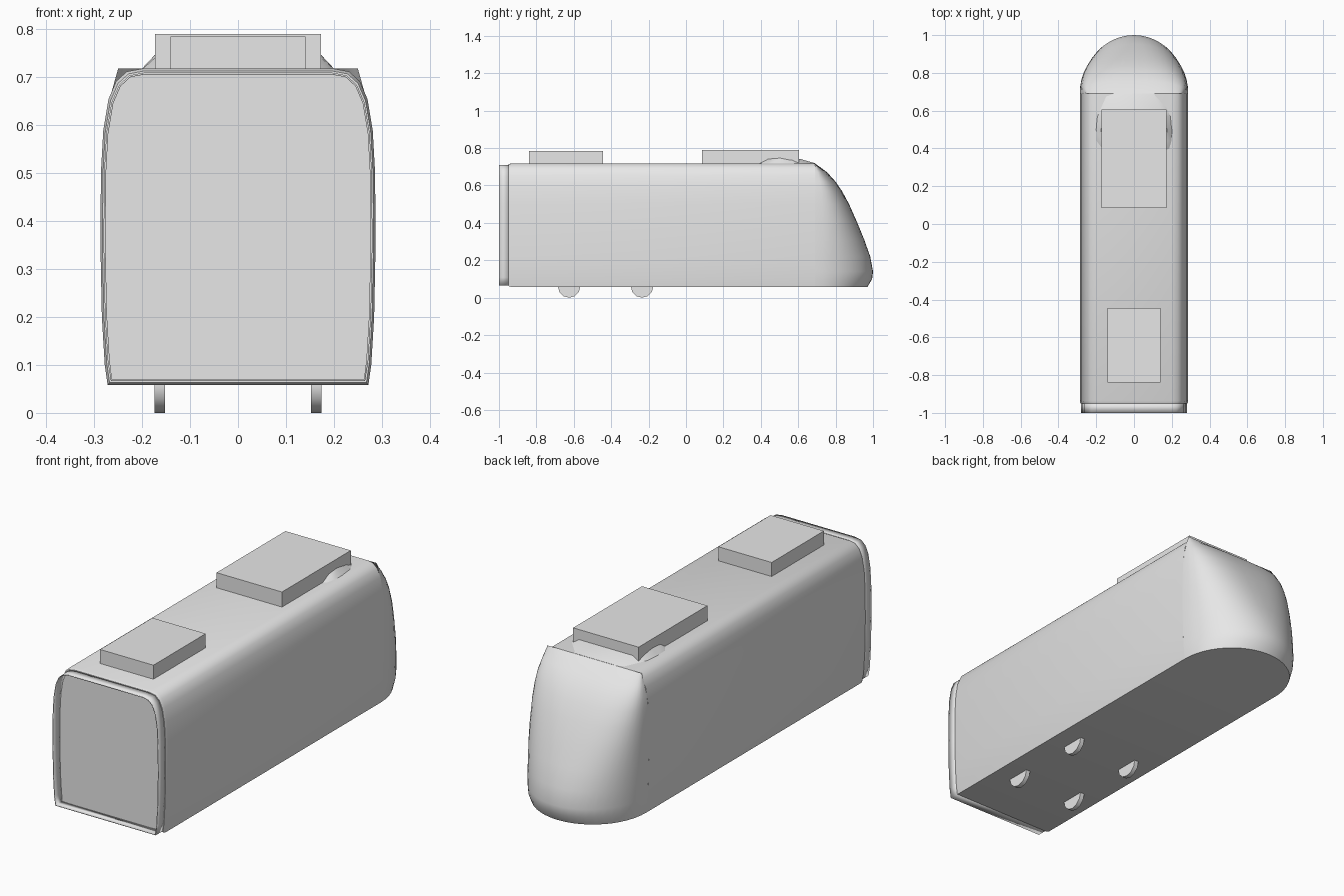
import bpy
import bmesh
from math import sin, cos, pi

cube = bpy.data.objects.get("Cube")
if cube:
    bpy.data.objects.remove(cube, do_unlink=True)

# One plain grey for the whole carriage
grey = bpy.data.materials.new("plain_grey")
grey.use_nodes = True
grey.diffuse_color = (0.8, 0.8, 0.8, 1)
grey.node_tree.nodes["Principled BSDF"].inputs["Base Color"].default_value = (0.8, 0.8, 0.8, 1)


def finish(name, bm, smooth=True):
    bmesh.ops.recalc_face_normals(bm, faces=bm.faces)
    mesh = bpy.data.meshes.new(name)
    bm.to_mesh(mesh)
    bm.free()
    mesh.materials.append(grey)
    obj = bpy.data.objects.new(name, mesh)
    bpy.context.collection.objects.link(obj)
    if smooth:
        bpy.ops.object.select_all(action="DESELECT")
        obj.select_set(True)
        bpy.context.view_layer.objects.active = obj
        bpy.ops.object.shade_smooth_by_angle(angle=0.65)
    return obj


def loft(name, rings, closed=True, first_cap=True, last_cap=True):
    """Skin a row of rings that all have the same number of points."""
    bm = bmesh.new()
    rows = [[bm.verts.new(p) for p in ring] for ring in rings]
    count = len(rows[0])
    for a, b in zip(rows, rows[1:]):
        for i in range(count if closed else count - 1):
            j = (i + 1) % count
            bm.faces.new((a[i], a[j], b[j], b[i]))
    if first_cap:
        bm.faces.new(rows[0])
    if last_cap:
        bm.faces.new(rows[-1])
    return finish(name, bm)


def box(name, half_width, y0, y1, z0, z1):
    bm = bmesh.new()
    bmesh.ops.create_cube(bm, size=1)
    for v in bm.verts:
        v.co.x *= 2 * half_width
        v.co.y = y0 if v.co.y < 0 else y1
        v.co.z = z0 if v.co.z < 0 else z1
    return finish(name, bm, smooth=False)


# Half cross-section of the body: (half width, height)
SECTION = [(0.272, 0.058), (0.278, 0.1), (0.284, 0.2), (0.287, 0.35), (0.286, 0.5),
           (0.281, 0.59), (0.270, 0.655), (0.254, 0.692), (0.232, 0.712), (0.2, 0.718)]
MID = 0.388


def section_ring(y, scale=1.0):
    half = [(x * scale, MID + (z - MID) * scale) for x, z in SECTION]
    return [(x, y, z) for x, z in half] + [(-x, y, z) for x, z in reversed(half)]


def half_width(z):
    for (x0, z0), (x1, z1) in zip(SECTION, SECTION[1:]):
        if z <= z1:
            return x0 + (x1 - x0) * max(0, z - z0) / (z1 - z0)
    return SECTION[-1][0]


# Long body with a slightly rounded front end
JOIN = 0.69
loft("body", [section_ring(-0.95, 0.985), section_ring(-0.937), section_ring(JOIN)])

# Open gangway frame on the flat end
gangway = loft("gangway_frame", [section_ring(-1.0, 0.97), section_ring(-0.945, 0.97)],
               first_cap=False, last_cap=False)
shell = gangway.modifiers.new("thickness", "SOLIDIFY")
shell.thickness = 0.004
shell.offset = 0

# Rounded nose: plan outlines stacked by height, (height, reach)
NOSE = [(0.058, 0.97), (0.1, 0.995), (0.14, 1.0), (0.22, 0.985), (0.31, 0.953),
        (0.41, 0.912), (0.5, 0.872), (0.57, 0.834), (0.62, 0.8), (0.67, 0.755), (0.718, JOIN)]
STEPS = 24
rings = []
for z, reach in NOSE:
    power = 2 / (2 + max(0, z - 0.2) * 2)
    w = max(half_width(z), 0.25)
    ring = []
    for i in range(STEPS + 1):
        a = pi * i / STEPS
        c, s = cos(a), max(0, sin(a))
        x = w * abs(c) ** power * (1 if c > 0 else -1)
        ring.append((x, JOIN + (reach - JOIN) * s ** power, z))
    rings.append(ring)
loft("nose", rings, closed=False, last_cap=False)

# Roof boxes
box("front_roof_box", 0.141, -0.84, -0.445, 0.71, 0.785)
box("rear_roof_box", 0.173, 0.085, 0.605, 0.71, 0.79)

# Low fairing around the rear roof box: (y, base half width, top half width, height)
FAIRING = [(0.39, 0.19, 0.16, 0.719), (0.44, 0.205, 0.172, 0.742), (0.5, 0.206, 0.174, 0.746),
           (0.57, 0.2, 0.165, 0.742), (0.61, 0.185, 0.14, 0.742), (0.69, 0.15, 0.1, 0.719)]
loft("roof_fairing", [[(b, y, 0.712), (t, y, h), (-t, y, h), (-b, y, 0.712)]
                      for y, b, t, h in FAIRING])

# Four small wheels half sunk in the floor
for side, label in ((1, "left"), (-1, "right")):
    for y, place in ((-0.625, "front"), (-0.235, "rear")):
        rim = [[(side * x, y + 0.06 * cos(k * pi / 6), 0.06 + 0.06 * sin(k * pi / 6))
                for k in range(12)] for x in (0.152, 0.174)]
        loft(f"{place}_{label}_wheel", rim)
